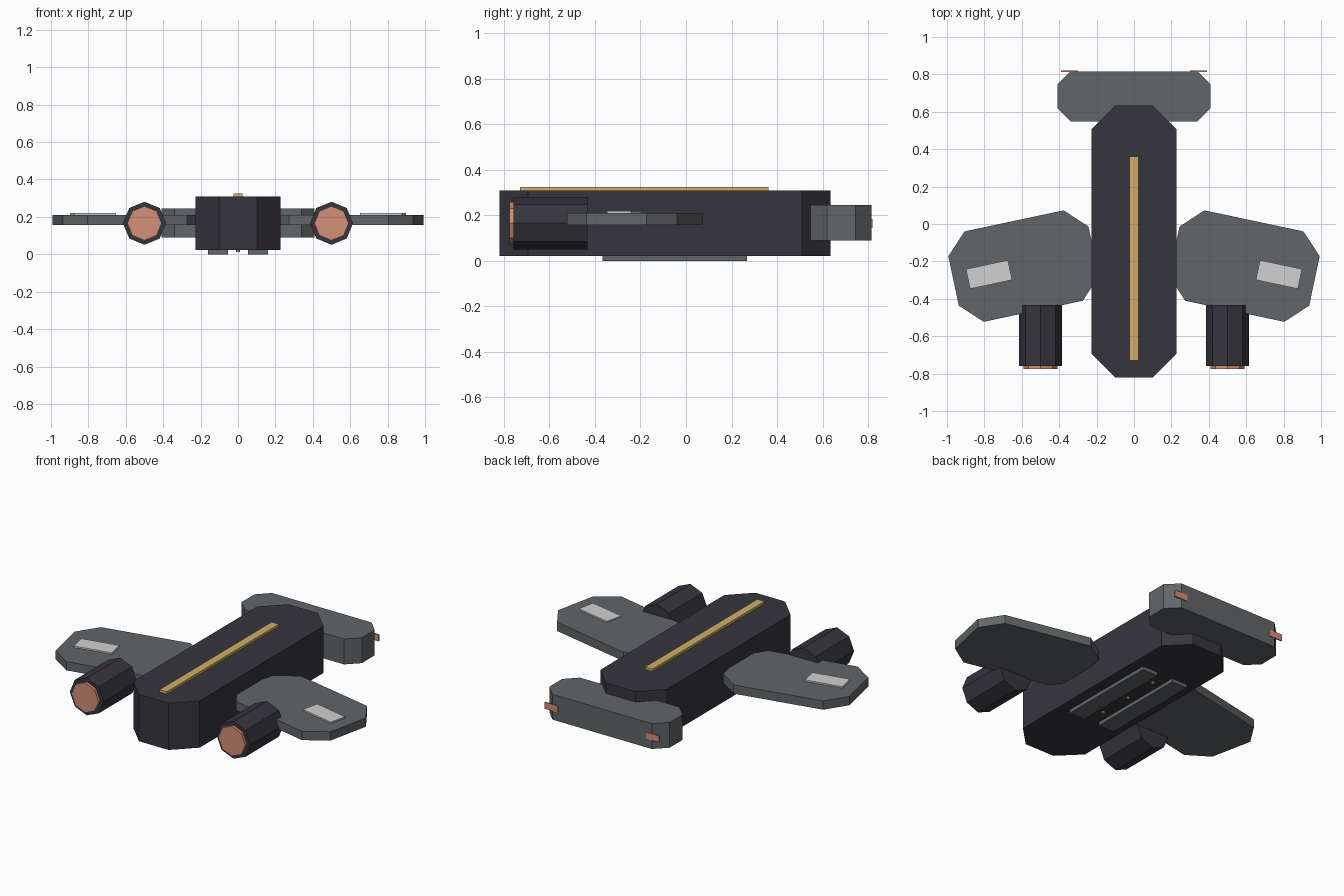
import bpy, bmesh, math
from mathutils import Matrix, Vector

cube = bpy.data.objects.get("Cube")
if cube:
    bpy.data.objects.remove(cube)


def material(name, rgb):
    """Flat material from display colour values, stored as linear."""
    col = [(c / 255 / 12.92) if c < 11 else ((c / 255 + 0.055) / 1.055) ** 2.4 for c in rgb] + [1]
    m = bpy.data.materials.new(name)
    m.use_nodes = True
    m.diffuse_color = col
    m.node_tree.nodes["Principled BSDF"].inputs["Base Color"].default_value = col
    return m


charcoal = material("charcoal", (55, 53, 61))
grey = material("slate_grey", (98, 102, 104))
gold = material("gold", (207, 175, 104))
copper = material("copper", (213, 143, 119))
white = material("pale_grey", (209, 209, 209))


def prism(name, outline, z0, z1, mat, matrix=Matrix()):
    """Extrude a flat outline from z0 to z1, then place it with a matrix."""
    bm = bmesh.new()
    base = bm.faces.new([bm.verts.new((x, y, z0)) for x, y in outline])
    ext = bmesh.ops.extrude_face_region(bm, geom=[base])
    verts = [v for v in ext["geom"] if isinstance(v, bmesh.types.BMVert)]
    bmesh.ops.translate(bm, vec=(0, 0, z1 - z0), verts=verts)
    bmesh.ops.transform(bm, matrix=matrix, verts=bm.verts)
    bmesh.ops.recalc_face_normals(bm, faces=bm.faces)
    me = bpy.data.meshes.new(name)
    bm.to_mesh(me)
    bm.free()
    me.materials.append(mat)
    ob = bpy.data.objects.new(name, me)
    bpy.context.collection.objects.link(ob)
    return ob


def slab(hx, hy, c=0):
    """Rectangle outline with optional cut corners."""
    if not c:
        return [(-hx, -hy), (hx, -hy), (hx, hy), (-hx, hy)]
    return [(-hx + c, -hy), (hx - c, -hy), (hx, -hy + c), (hx, hy - c),
            (hx - c, hy), (-hx + c, hy), (-hx, hy - c), (-hx, -hy + c)]


def ring(r, n=8):
    return [(r * math.cos(math.tau * i / n), r * math.sin(math.tau * i / n)) for i in range(n)]


def at(x, y, angle=0):
    return Matrix.Translation((x, y, 0)) @ Matrix.Rotation(math.radians(angle), 4, 'Z')


# Hull, top stripe and tail block
prism("hull", slab(0.226, 0.727, 0.125), 0.022, 0.31, charcoal, at(0, -0.093))
prism("top_stripe", slab(0.025, 0.546), 0.305, 0.325, gold, at(0, -0.184))
prism("tail_block", slab(0.41, 0.134, 0.071), 0.09, 0.246, grey, at(0, 0.682))

# Belly studs
for i in (-1, 0, 1):
    prism("belly_stud", ring(0.01), 0.013, 0.025, gold, at(0, -0.05 + 0.215 * i))

# Paired parts
for side, s in (("left", 1), ("right", -1)):
    prism(side + "_wing", slab(0.383, 0.247, 0.112), 0.157, 0.211, grey, at(0.59 * s, -0.225, -12 * s))
    prism(side + "_wing_panel", slab(0.115, 0.054), 0.211, 0.22, white, at(0.775 * s, -0.27, -12 * s))
    prism(side + "_skid", slab(0.053, 0.318), 0, 0.025, grey, at(0.107 * s, -0.05))
    prism(side + "_tail_light", slab(0.045, 0.004), 0.145, 0.185, copper, at(0.345 * s, 0.816))
    # Engine axis runs along y
    axis = Matrix.Translation((0.5 * s, 0, 0.166)) @ Matrix.Rotation(math.radians(90), 4, 'X')
    prism(side + "_engine", ring(0.115), 0.432, 0.758, charcoal, axis)
    prism(side + "_engine_glow", ring(0.092), 0.75, 0.775, copper, axis)
